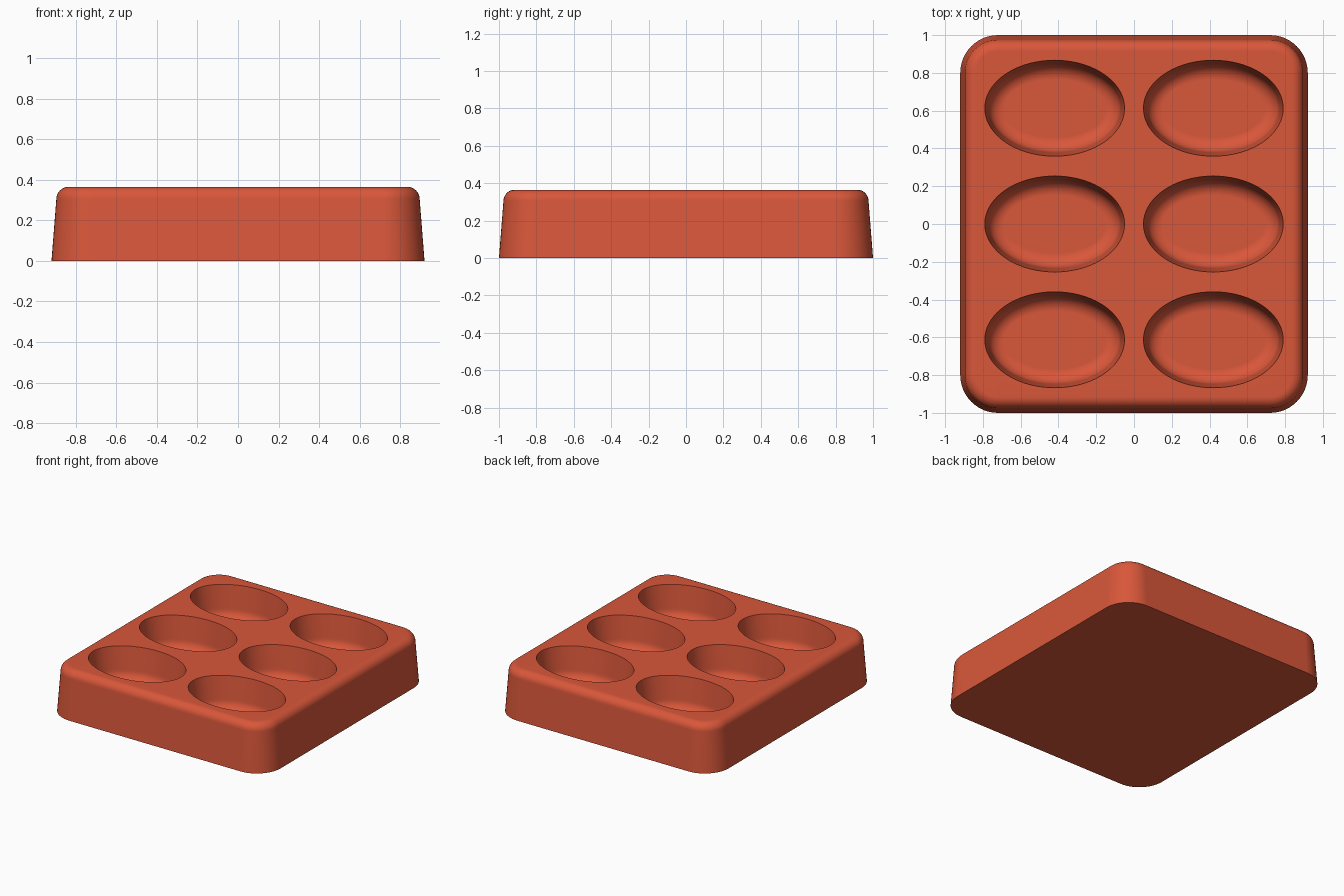
import bpy, bmesh, math
from math import sin, cos, pi

cube = bpy.data.objects.get("Cube")
if cube:
    bpy.data.objects.remove(cube)

HEIGHT = 0.365
STEPS = 8


def rounded_rectangle(hx, hy, r, z):
    """Counter-clockwise ring with four rounded corners."""
    pts = []
    for k, (sx, sy) in enumerate([(1, 1), (-1, 1), (-1, -1), (1, -1)]):
        for i in range(13):
            a = pi / 2 * (k + i / 12)
            pts.append((sx * (hx - r) + r * cos(a), sy * (hy - r) + r * sin(a), z))
    return pts


def ellipse(cx, cy, rx, ry, z, n=72):
    return [(cx + rx * cos(2 * pi * i / n), cy + ry * sin(2 * pi * i / n), z) for i in range(n)]


def loft(bm, rings):
    """Skin successive rings and return them as vertex lists."""
    loops = [[bm.verts.new(p) for p in ring] for ring in rings]
    for a, b in zip(loops, loops[1:]):
        for i in range(len(a)):
            j = (i + 1) % len(a)
            bm.faces.new((a[i], a[j], b[j], b[i]))
    return loops


def loop_edges(bm, loop):
    return [bm.edges.get((loop[i - 1], loop[i])) for i in range(len(loop))]


bm = bmesh.new()

# Outer wall: slight draft, then a rounded top edge
fillet, draft = 0.06, 0.024
rings = [rounded_rectangle(0.92, 1.0, 0.2, 0)]
for i in range(STEPS + 1):
    a = pi / 2 * i / STEPS
    inset = draft + fillet * (1 - cos(a))
    rings.append(rounded_rectangle(0.92 - inset, 1.0 - inset, 0.2 - inset,
                                   HEIGHT - fillet * (1 - sin(a))))
outer = loft(bm, rings)
bm.faces.new(list(reversed(outer[0])))
rim_edges = loop_edges(bm, outer[-1])

# Six oval wells: drafted wall, rounded foot, flat floor
depth, foot, slope = 0.25, 0.08, 0.02
for cx in (-0.42, 0.42):
    for cy in (-0.613, 0, 0.613):
        levels = [(0, HEIGHT)]
        for i in range(STEPS + 1):
            a = pi / 2 * i / STEPS
            levels.append((slope + foot * (1 - cos(a)),
                           HEIGHT - depth + foot * (1 - sin(a))))
        well = loft(bm, [ellipse(cx, cy, 0.37 - d, 0.254 - d, z) for d, z in levels])
        bm.faces.new(well[-1])
        rim_edges += loop_edges(bm, well[0])

# Flat top between the outer edge and the wells
bmesh.ops.triangle_fill(bm, edges=rim_edges, use_beauty=True, normal=(0, 0, 1))
bmesh.ops.recalc_face_normals(bm, faces=bm.faces)

mesh = bpy.data.meshes.new("tray")
bm.to_mesh(mesh)
bm.free()
tray = bpy.data.objects.new("tray", mesh)
bpy.context.collection.objects.link(tray)

# Terracotta colour
colour = (0.69, 0.095, 0.042, 1)
mat = bpy.data.materials.new("terracotta red")
mat.use_nodes = True
mat.diffuse_color = colour
mat.node_tree.nodes["Principled BSDF"].inputs["Base Color"].default_value = colour
mesh.materials.append(mat)

# Smooth curved walls with crisp rims
bpy.context.view_layer.objects.active = tray
tray.select_set(True)
bpy.ops.object.shade_smooth_by_angle(angle=math.radians(35))
weighted = tray.modifiers.new("weighted normals", "WEIGHTED_NORMAL")
weighted.keep_sharp = True
